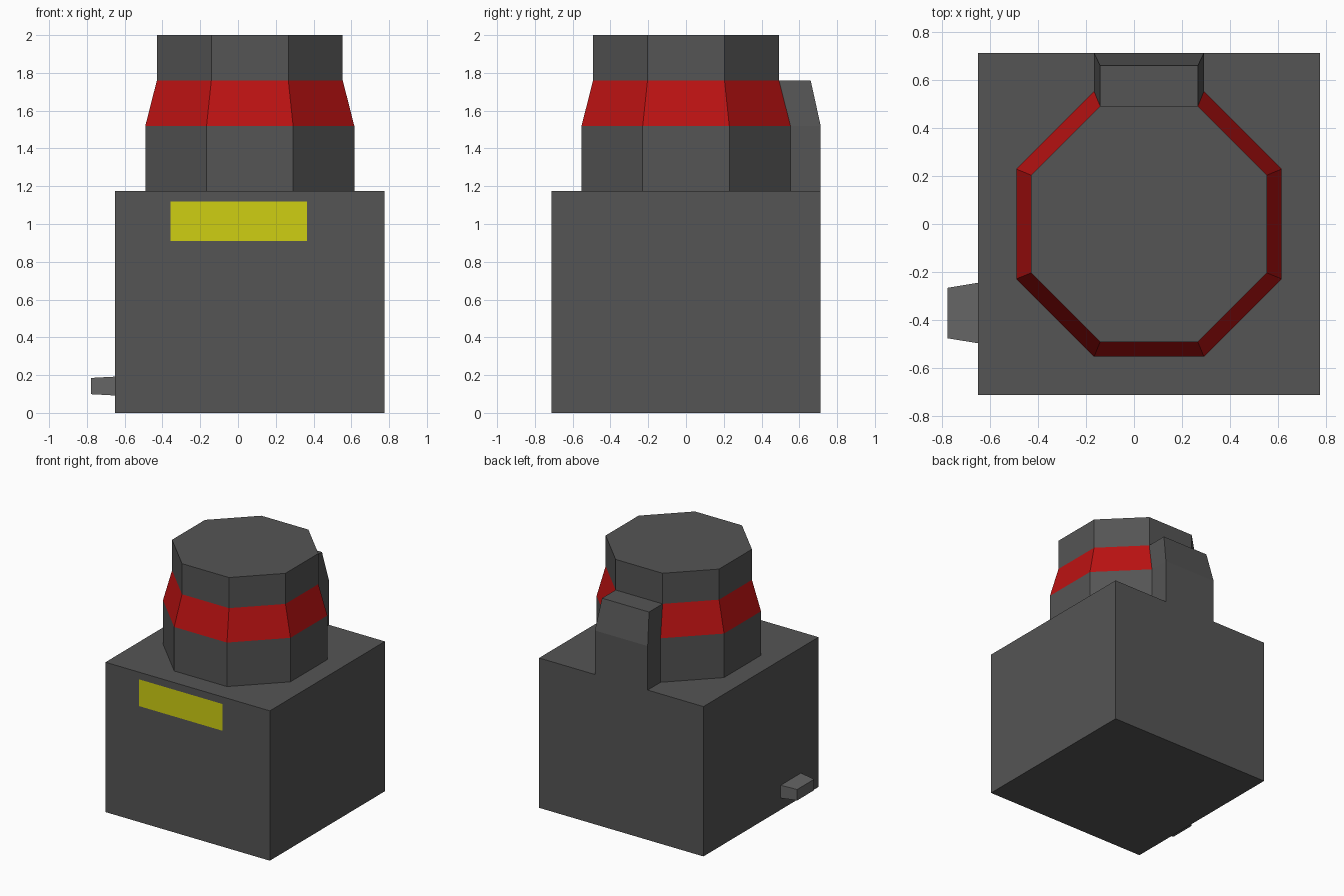
import bpy, bmesh, math

if "Cube" in bpy.data.objects:
    bpy.data.objects.remove(bpy.data.objects["Cube"])

CX = 0.0625                      # centre of the body in x
T = math.tan(math.pi / 8)        # half side of an octagon per unit half width


def material(name, rgb):
    m = bpy.data.materials.new(name)
    m.diffuse_color = (*rgb, 1)
    m.use_nodes = True
    m.node_tree.nodes["Principled BSDF"].inputs["Base Color"].default_value = m.diffuse_color
    return m


dark = material("dark_grey", (0.09, 0.09, 0.09))
mid = material("mid_grey", (0.13, 0.13, 0.13))
red = material("red", (0.5, 0.006, 0.006))
yellow = material("yellow", (0.62, 0.62, 0.006))


def loft(name, rings, mats, bands=None):
    """Skin a stack of equal-length rings; bands picks a material per step."""
    bm = bmesh.new()
    vs = [[bm.verts.new(p) for p in r] for r in rings]
    bm.faces.new(vs[0])
    if len(vs) > 1:
        bm.faces.new(vs[-1])
        n = len(vs[0])
        for k, (a, b) in enumerate(zip(vs, vs[1:])):
            for i in range(n):
                j = (i + 1) % n
                f = bm.faces.new((a[i], a[j], b[j], b[i]))
                f.material_index = bands[k] if bands else 0
        bmesh.ops.recalc_face_normals(bm, faces=bm.faces)
    me = bpy.data.meshes.new(name)
    bm.to_mesh(me)
    bm.free()
    for m in mats:
        me.materials.append(m)
    ob = bpy.data.objects.new(name, me)
    bpy.context.collection.objects.link(ob)
    return ob


def rect_z(x0, x1, y0, y1, z):
    return [(x0, y0, z), (x1, y0, z), (x1, y1, z), (x0, y1, z)]


def octagon(h, z):
    r = h / math.cos(math.pi / 8)
    angles = [math.pi / 8 + i * math.pi / 4 for i in range(8)]
    return [(CX + r * math.cos(a), r * math.sin(a), z) for a in angles]


# Square base block
H = 0.713
loft("base_block", [rect_z(CX - H, CX + H, -H, H, z) for z in (0, 1.175)], [dark])

# Octagonal turret with the sloping red band
LOW, TOP = 0.553, 0.492
loft("turret", [octagon(LOW, 1.175), octagon(LOW, 1.52),
                octagon(TOP, 1.76), octagon(TOP, 2.0)], [dark, red], [0, 1, 0])

# Rear spine, following the slope of the turret
loft("rear_spine", [rect_z(CX - h * T, CX + h * T, 0.45, y, z)
                    for h, y, z in ((LOW, H, 1.175), (LOW, H, 1.52), (TOP, 0.66, 1.76))],
     [dark])

# Tapered plug low on the left side
loft("side_plug", [[(x, -0.371 + sy * hy, 0.142 + sz * hz)
                    for sy, sz in ((-1, -1), (1, -1), (1, 1), (-1, 1))]
                   for x, hy, hz in ((CX - H, 0.126, 0.05), (-0.778, 0.105, 0.043))],
     [mid])

# Yellow panel on the front
loft("front_panel", [[(x, -H - 0.002, z) for x, z in
                      ((-0.357, 0.91), (0.365, 0.91), (0.365, 1.12), (-0.357, 1.12))]],
     [yellow])
